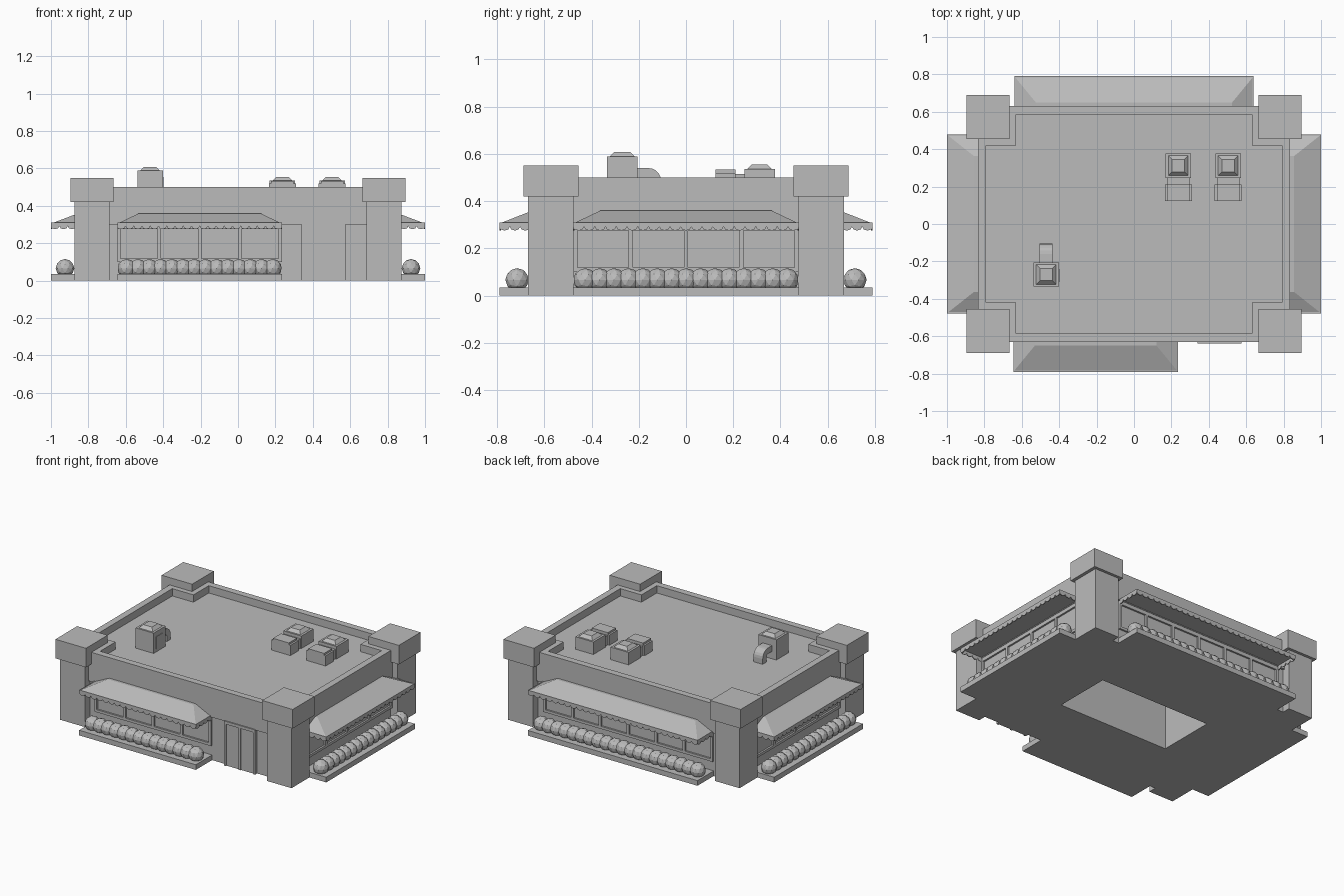
import bpy, bmesh
from math import pi, sin, cos
from mathutils import Matrix, Vector

old = bpy.data.objects.get("Cube")
if old:
    bpy.data.objects.remove(old)

grey = bpy.data.materials.new("plain grey")
grey.use_nodes = True
COLOUR = (0.5, 0.5, 0.5, 1)
grey.diffuse_color = COLOUR
grey.node_tree.nodes["Principled BSDF"].inputs["Base Color"].default_value = COLOUR


def finish(name, bm, matrix=Matrix()):
    bmesh.ops.recalc_face_normals(bm, faces=bm.faces)
    mesh = bpy.data.meshes.new(name)
    bm.to_mesh(mesh)
    bm.free()
    mesh.materials.append(grey)
    ob = bpy.data.objects.new(name, mesh)
    ob.matrix_world = matrix
    bpy.context.collection.objects.link(ob)
    return ob


def add_box(bm, x, y, z, top_x=None, top_y=None):
    """Box from ranges; the top face may have its own ranges."""
    verts = bmesh.ops.create_cube(bm, size=1)["verts"]
    for v in verts:
        upper = v.co.z > 0
        rx = top_x if upper and top_x else x
        ry = top_y if upper and top_y else y
        v.co = (rx[v.co.x > 0], ry[v.co.y > 0], z[upper])


def box(name, x, y, z, top_x=None, top_y=None, matrix=Matrix()):
    bm = bmesh.new()
    add_box(bm, x, y, z, top_x, top_y)
    return finish(name, bm, matrix)


def prism(bm, points, offset):
    """Extruded outline, points are 3D and offset is the extrusion."""
    face = bm.faces.new([bm.verts.new(p) for p in points])
    new = bmesh.ops.extrude_face_region(bm, geom=[face])["geom"]
    bmesh.ops.translate(bm, vec=Vector(offset),
                        verts=[g for g in new if isinstance(g, bmesh.types.BMVert)])


# Main block with a rectangular shaft open underneath
HX, HY, ROOF = 0.82, 0.615, 0.45
bm = bmesh.new()
add_box(bm, (-HX, HX), (-HY, HY), (0, ROOF))
bottom = min(bm.faces, key=lambda f: f.calc_center_median().z)
bmesh.ops.inset_individual(bm, faces=[bottom], thickness=0.2)
for v in bottom.verts:
    v.co.x = 0.42 if v.co.x > 0 else -0.42
    v.co.y = 0.2 if v.co.y > 0 else -0.2
shaft = bmesh.ops.extrude_discrete_faces(bm, faces=[bottom])["faces"][0]
for v in shaft.verts:
    v.co.z = 0.42
finish("main_block", bm)

# Fascia and parapet band, with solid corners around the towers
bm = bmesh.new()
BAND = (0.3, 0.5)
for s in (-1, 1):
    add_box(bm, sorted((s * 0.79, s * 0.835)), (-0.42, 0.42), BAND)
    add_box(bm, (-0.63, 0.63), sorted((s * 0.585, s * 0.63)), BAND)
    for t in (-1, 1):
        add_box(bm, sorted((s * 0.63, s * 0.835)), sorted((t * 0.42, t * 0.63)), BAND)
finish("parapet", bm)

# Corner towers with overhanging caps
for sx, side in ((-1, "right"), (1, "left")):
    for sy, end in ((-1, "front"), (1, "back")):
        place = Matrix.Translation((sx * 0.78, sy * 0.572, 0))
        box(f"{end}_{side}_tower", (-0.093, 0.093), (-0.098, 0.098), (0, 0.43), matrix=place)
        box(f"{end}_{side}_tower_cap", (-0.115, 0.115), (-0.117, 0.117), (0.42, 0.55), matrix=place)


def add_valance(bm, start, direction, length, normal):
    """Thin strip with a row of round scallops along its lower edge."""
    start, direction = Vector(start), Vector(direction)
    n = round(length / 0.045)
    w = length / n
    pts = [start, start + direction * length]
    for i in reversed(range(n)):
        for k in range(4):
            a = pi * k / 4
            p = start + direction * (w * (i + 0.5 + 0.5 * cos(a)))
            p.z -= 0.018 + 0.017 * sin(a)
            pts.append(p)
    pts.append(start - Vector((0, 0, 0.018)))
    prism(bm, pts, Vector(normal) * 0.006)


def facade(name, angle, wall, out, mid, length, panes, bushes):
    """Planter, hedge, windows and awning of one side, facing -y before turning."""
    m = Matrix.Rotation(angle, 4, "Z") @ Matrix.Translation((mid, 0, 0))
    h = length / 2
    box(name + "_planter", (-h, h), (-out, -wall + 0.01), (0, 0.035), matrix=m)

    # Hedge of overlapping faceted balls
    bm = bmesh.new()
    r = 0.05
    for i in range(bushes):
        x = -h + r + (length - 2 * r) * i / (bushes - 1)
        bmesh.ops.create_icosphere(bm, subdivisions=2, radius=r,
                                   matrix=Matrix.Translation((x, -out + 0.075, 0.066)))
    finish(name + "_hedge", bm, m)

    # Window frame and mullions
    bm = bmesh.new()
    depth = (-wall - 0.012, -wall + 0.005)
    add_box(bm, (-h, h), depth, (0.1, 0.118))
    add_box(bm, (-h, h), depth, (0.275, 0.3))
    for i in range(panes + 1):
        x = -h + 0.009 + (length - 0.018) * i / panes
        add_box(bm, (x - 0.009, x + 0.009), depth, (0.118, 0.275))
    finish(name + "_window_frame", bm, m)

    # Hipped awning
    top = (-h + 0.115, h - 0.115)
    box(name + "_awning", (-h, h), (-out, -wall + 0.01), (0.305, 0.36),
        top, (-wall - 0.035, -wall + 0.01), m)
    bm = bmesh.new()
    add_valance(bm, (-h, -out, 0.31), (1, 0, 0), length, (0, 1, 0))
    for s in (-1, 1):
        add_valance(bm, (s * h, -out, 0.31), (0, 1, 0), out - wall, (-s, 0, 0))
    finish(name + "_awning_valance", bm, m)


facade("front", 0, HY, 0.79, -0.205, 0.88, 4, 14)
facade("left", pi / 2, HX, 1.0, 0, 0.955, 4, 15)
facade("back", pi, HY, 0.79, 0, 1.28, 6, 20)
facade("right", -pi / 2, HX, 1.0, 0, 0.955, 4, 15)

# Double door: surround with two recessed leaves
bm = bmesh.new()
for x in ((0.34, 0.355), (0.45, 0.465), (0.56, 0.575)):
    add_box(bm, x, (-0.638, -0.61), (0, 0.285))
add_box(bm, (0.34, 0.575), (-0.638, -0.61), (0.285, 0.305))
finish("door_surround", bm)
for name, x in (("door_leaf_right", (0.355, 0.45)), ("door_leaf_left", (0.465, 0.56))):
    box(name, x, (-0.63, -0.61), (0, 0.285))


def vent(name, x, y, top):
    """Square roof unit with a bevelled lid."""
    box(name, (x - 0.068, x + 0.068), (y - 0.065, y + 0.065), (ROOF, top))
    box(name + "_lid", (x - 0.053, x + 0.053), (y - 0.053, y + 0.053), (top, top + 0.02),
        (x - 0.033, x + 0.033), (y - 0.033, y + 0.033))


# Paired air units
for i, x in enumerate((0.237, 0.503), 1):
    vent(f"air_unit_{i}", x, 0.312, 0.535)
    box(f"air_unit_neck_{i}", (x - 0.06, x + 0.06), (0.2, 0.26), (ROOF, 0.515))
    box(f"air_unit_box_{i}", (x - 0.072, x + 0.072), (0.124, 0.21), (ROOF, 0.52))
    box(f"air_unit_box_top_{i}", (x - 0.06, x + 0.06), (0.124, 0.21), (0.52, 0.533))

# Tall exhaust with a side panel and an elbow duct
vent("exhaust", -0.47, -0.27, 0.588)
box("exhaust_panel", (-0.404, -0.398), (-0.31, -0.24), (0.47, 0.555))
bm = bmesh.new()
arc = [pi / 2 * k / 5 for k in range(6)]
outer = [(-0.505, -0.16 + 0.055 * sin(a), 0.485 + 0.055 * cos(a)) for a in arc]
inner = [(-0.505, -0.16 + 0.015 * sin(a), 0.485 + 0.015 * cos(a)) for a in reversed(arc)]
prism(bm, [(-0.505, -0.21, 0.54)] + outer + [(-0.505, -0.105, ROOF), (-0.505, -0.145, ROOF)]
      + inner + [(-0.505, -0.21, 0.5)], (0.07, 0, 0))
finish("exhaust_duct", bm)
